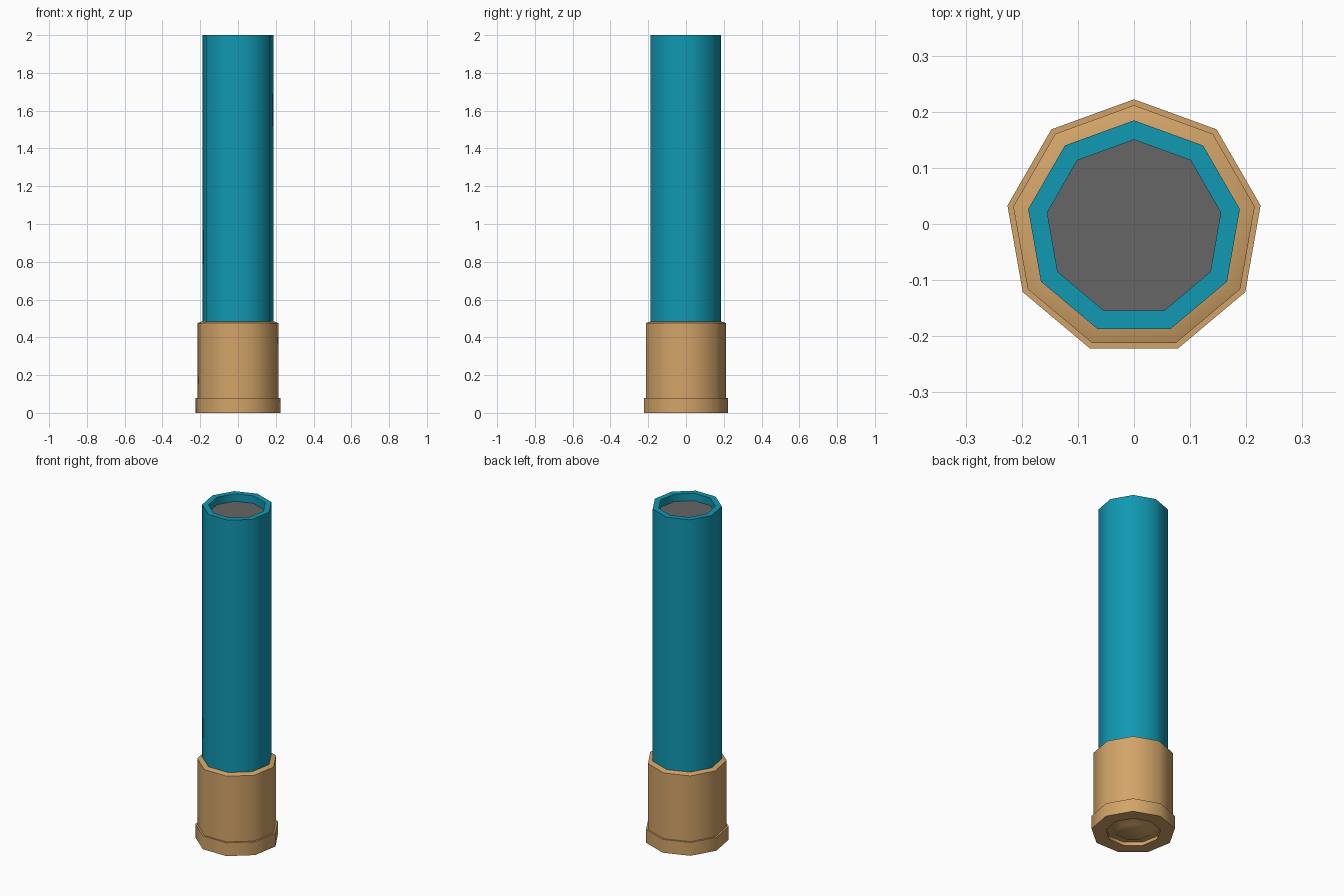
import bpy, bmesh, math

cube = bpy.data.objects.get("Cube")
if cube:
    bpy.data.objects.remove(cube, do_unlink=True)

SIDES = 9
CENTRE_Y = -0.0068  # an odd-sided ring is not symmetric front to back


def material(name, rgb):
    m = bpy.data.materials.new(name)
    m.use_nodes = True
    m.diffuse_color = (*rgb, 1)
    m.node_tree.nodes["Principled BSDF"].inputs["Base Color"].default_value = (*rgb, 1)
    return m


teal = material("teal plastic", (0.0055, 0.314, 0.445))
brass = material("brass", (0.645, 0.37, 0.14))
grey = material("dark grey", (0.133, 0.133, 0.133))


def lathe(name, profile, mats, end_material=0):
    """Closed turned solid from (radius, height) points, capped at both ends."""
    bm = bmesh.new()
    rings = []
    for r, z in profile:
        angles = [math.pi / 2 + math.tau * i / SIDES for i in range(SIDES)]
        rings.append([bm.verts.new((r * math.cos(a), r * math.sin(a) + CENTRE_Y, z))
                      for a in angles])
    for low, high in zip(rings, rings[1:]):
        for i in range(SIDES):
            j = (i + 1) % SIDES
            bm.faces.new((low[i], low[j], high[j], high[i]))
    bm.faces.new(rings[0])
    end = bm.faces.new(rings[-1])
    end.material_index = end_material
    bmesh.ops.recalc_face_normals(bm, faces=bm.faces)
    mesh = bpy.data.meshes.new(name)
    bm.to_mesh(mesh)
    bm.free()
    for m in mats:
        mesh.materials.append(m)
    obj = bpy.data.objects.new(name, mesh)
    bpy.context.collection.objects.link(obj)
    bpy.ops.object.select_all(action='DESELECT')
    obj.select_set(True)
    bpy.context.view_layer.objects.active = obj
    bpy.ops.object.shade_smooth_by_angle(angle=math.radians(42))
    return obj


# Brass base: raised cap and groove underneath, wide rim, chamfered top
lathe("brass_base", [
    (0.09, 0.003), (0.118, 0.02), (0.15, 0.02), (0.15, 0),
    (0.229, 0), (0.229, 0.08), (0.2185, 0.08),
    (0.2185, 0.475), (0.1915, 0.485),
], [brass])

# Tube with a recessed grey plug at the top
lathe("tube", [
    (0.1915, 0.48), (0.1915, 2), (0.157, 2), (0.157, 1.955),
], [teal, grey], end_material=1)
